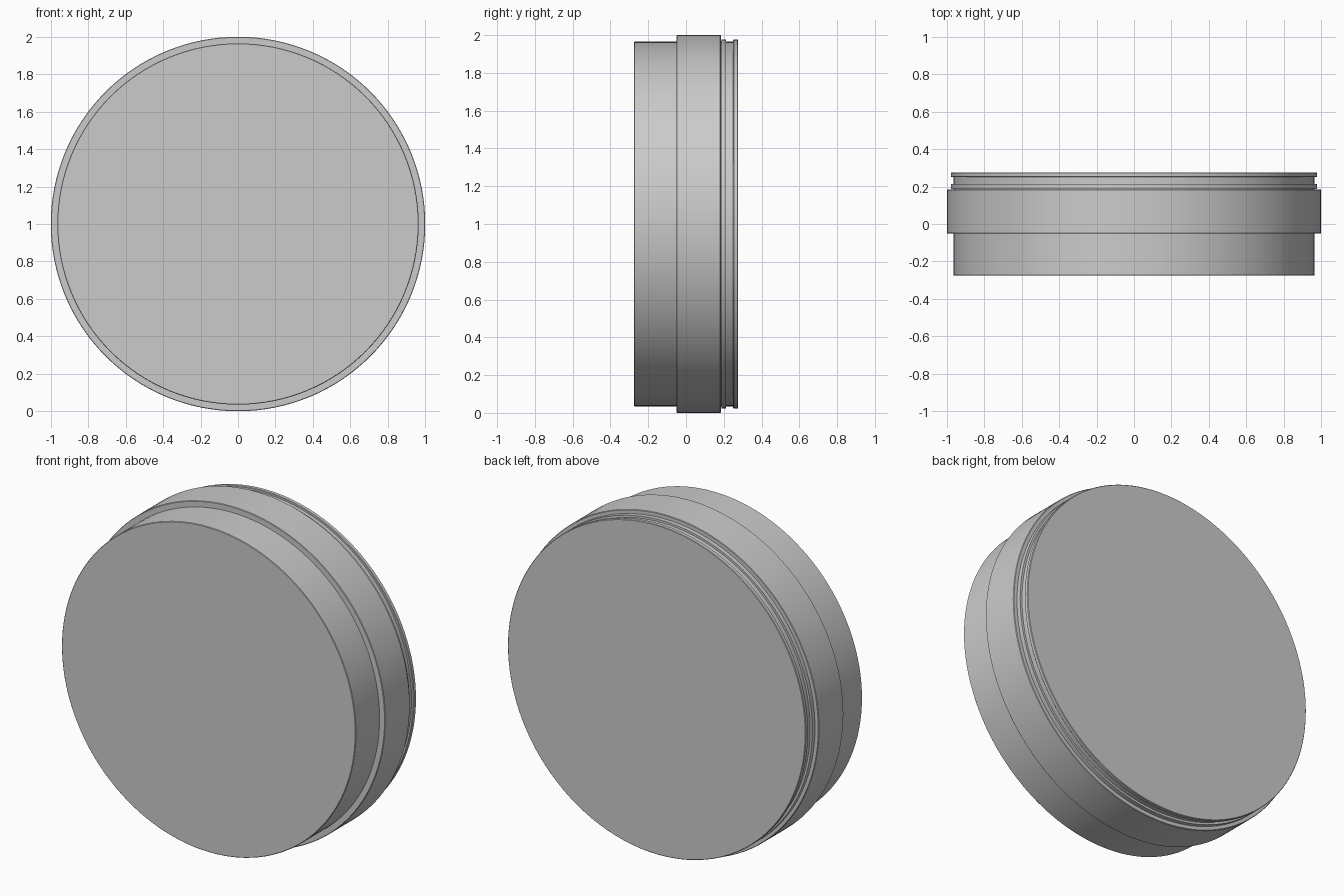
import bpy
import bmesh
import math
from mathutils import Matrix, Vector

cube = bpy.data.objects.get("Cube")
if cube:
    bpy.data.objects.remove(cube, do_unlink=True)

SEGMENTS = 128

# Single plain grey finish
grey = bpy.data.materials.new("plain_grey")
grey.use_nodes = True
colour = (0.6, 0.6, 0.6, 1)
grey.diffuse_color = colour
grey.node_tree.nodes["Principled BSDF"].inputs["Base Color"].default_value = colour

# Half outline of the lid as (radius, depth), front to back
profile = [
    (0, -0.275), (0.962, -0.275), (0.965, -0.272),      # front drum
    (0.965, -0.05), (0.997, -0.05), (1, -0.047),        # wide band
    (1, 0.181), (0.997, 0.184), (0.965, 0.184),
    (0.965, 0.187), (0.978, 0.187), (0.978, 0.213),     # first rib
    (0.965, 0.213), (0.965, 0.25),                      # groove
    (0.975, 0.25), (0.978, 0.253),                      # rear rib
    (0.978, 0.272), (0.975, 0.275), (0, 0.275),
]


def lathe(name, outline):
    """Spin an outline around the front-to-back axis."""
    bm = bmesh.new()
    verts = [bm.verts.new((r, y, 0)) for r, y in outline]
    edges = [bm.edges.new(pair) for pair in zip(verts, verts[1:])]
    bmesh.ops.spin(bm, geom=verts + edges, cent=(0, 0, 0), axis=(0, 1, 0),
                   angle=math.tau, steps=SEGMENTS, use_duplicate=False)
    bmesh.ops.remove_doubles(bm, verts=bm.verts, dist=0.0005)
    bmesh.ops.recalc_face_normals(bm, faces=bm.faces)
    bmesh.ops.transform(bm, matrix=Matrix.Translation(Vector((0, 0, 1))), verts=bm.verts)
    mesh = bpy.data.meshes.new(name)
    bm.to_mesh(mesh)
    bm.free()
    mesh.materials.append(grey)
    obj = bpy.data.objects.new(name, mesh)
    bpy.context.collection.objects.link(obj)
    return obj


body = lathe("round_stepped_body", profile)
bpy.ops.object.select_all(action="DESELECT")
body.select_set(True)
bpy.context.view_layer.objects.active = body
bpy.ops.object.shade_smooth_by_angle(angle=math.radians(30))
